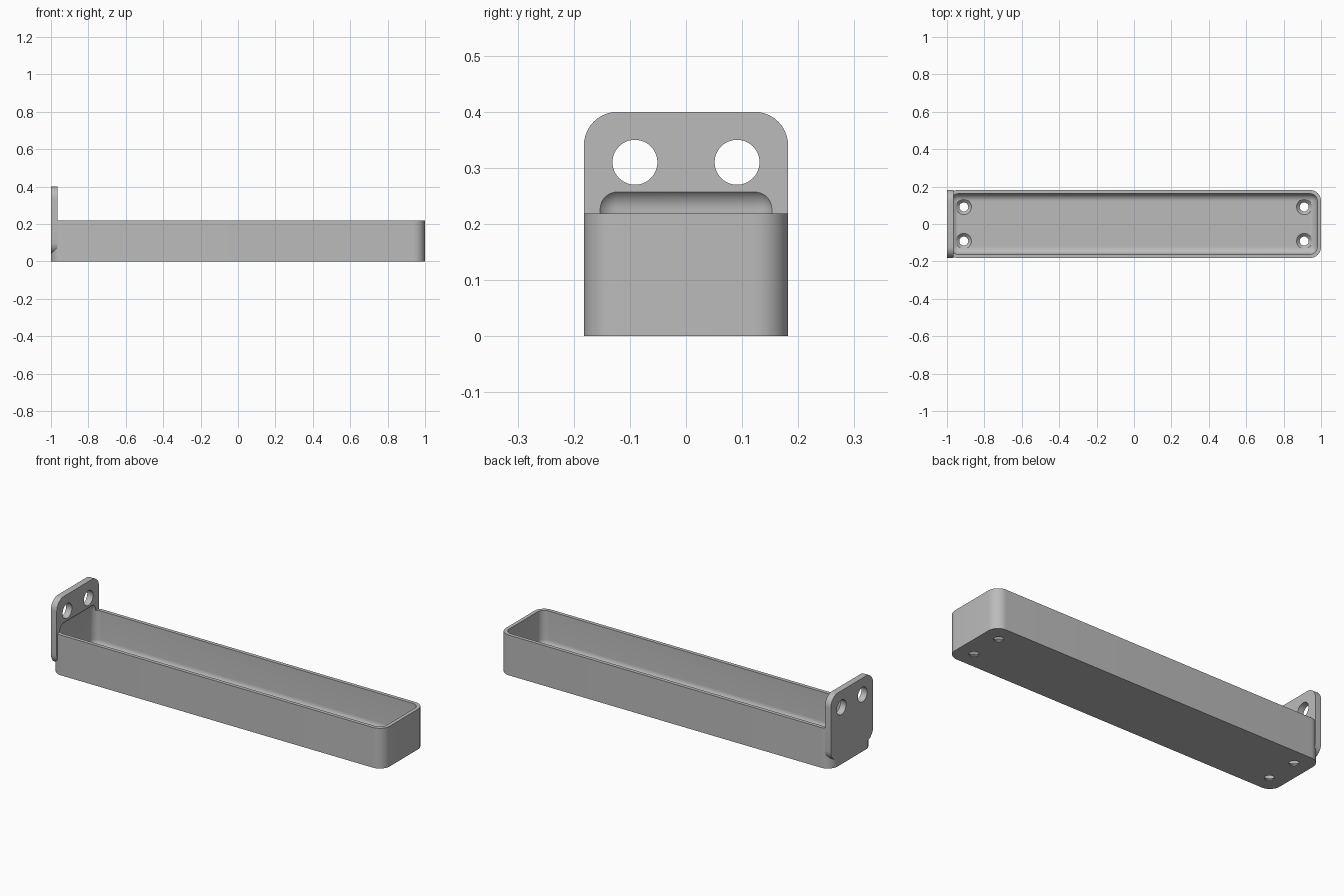
import bpy
import bmesh
import math
from mathutils import Matrix, Vector

cube = bpy.data.objects.get("Cube")
if cube:
    bpy.data.objects.remove(cube, do_unlink=True)

HALF_LENGTH, HALF_WIDTH = 1.0, 0.182
WALL, FLOOR = 0.02, 0.022
PLATE_THICKNESS = 0.035

grey = bpy.data.materials.new("plain_grey")
grey.use_nodes = True
colour = (0.5, 0.5, 0.5, 1)
grey.diffuse_color = colour
grey.node_tree.nodes["Principled BSDF"].inputs["Base Color"].default_value = colour


def make_object(name, bm):
    bmesh.ops.recalc_face_normals(bm, faces=bm.faces)
    mesh = bpy.data.meshes.new(name)
    bm.to_mesh(mesh)
    bm.free()
    mesh.materials.append(grey)
    obj = bpy.data.objects.new(name, mesh)
    bpy.context.collection.objects.link(obj)
    return obj


def rounded_box(name, low, high, radius, axis=None):
    """Box with edges rounded along one axis, or all edges when axis is None."""
    low, high = Vector(low), Vector(high)
    bm = bmesh.new()
    bmesh.ops.create_cube(bm, size=1)
    bmesh.ops.scale(bm, vec=high - low, verts=bm.verts)
    bmesh.ops.translate(bm, vec=(low + high) / 2, verts=bm.verts)
    edges = [e for e in bm.edges if axis is None
             or abs((e.verts[0].co - e.verts[1].co)[axis]) > 1e-4]
    bmesh.ops.bevel(bm, geom=edges, offset=radius, segments=10,
                    profile=0.5, affect='EDGES')
    return make_object(name, bm)


def cone(name, centre, r_low, r_high, depth, along_x=False):
    bm = bmesh.new()
    turn = Matrix.Rotation(math.pi / 2, 4, 'Y') if along_x else Matrix()
    bmesh.ops.create_cone(bm, cap_ends=True, segments=48, radius1=r_low,
                          radius2=r_high, depth=depth,
                          matrix=Matrix.Translation(centre) @ turn)
    return make_object(name, bm)


def combine(target, other, operation):
    mod = target.modifiers.new(operation.lower(), 'BOOLEAN')
    mod.operation = operation
    mod.solver = 'EXACT'
    mod.object = other
    bpy.context.view_layer.objects.active = target
    bpy.ops.object.modifier_apply(modifier=mod.name)
    bpy.data.objects.remove(other, do_unlink=True)


# Tray body and upright mounting plate
tray = rounded_box("tray_with_mounting_plate", (-HALF_LENGTH, -HALF_WIDTH, 0),
                   (HALF_LENGTH, HALF_WIDTH, 0.219), 0.06, axis=2)
plate = rounded_box("plate", (-HALF_LENGTH, -HALF_WIDTH, 0.04),
                    (-HALF_LENGTH + PLATE_THICKNESS, HALF_WIDTH, 0.4), 0.06, axis=0)
combine(tray, plate, 'UNION')

# Rounded cavity, which also leaves a shallow recess in the plate
end, side = HALF_LENGTH - WALL, HALF_WIDTH - WALL
cavity = rounded_box("cavity", (-end, -side, FLOOR), (end, side, 0.266), 0.04)
combine(tray, cavity, 'DIFFERENCE')

for y in (-0.091, 0.091):
    # Large holes in the plate
    combine(tray, cone("plate_hole", (-HALF_LENGTH, y, 0.31), 0.04, 0.04, 0.2, True),
            'DIFFERENCE')
    # Countersunk screw holes in the floor
    for x in (-0.91, 0.91):
        combine(tray, cone("screw_hole", (x, y, 0), 0.024, 0.024, 0.1), 'DIFFERENCE')
        combine(tray, cone("countersink", (x, y, 0.016), 0.02, 0.05, 0.03), 'DIFFERENCE')

# Smooth fillets with sharp edges
bpy.ops.object.select_all(action='DESELECT')
tray.select_set(True)
bpy.context.view_layer.objects.active = tray
bpy.ops.object.shade_smooth_by_angle(angle=math.radians(30))
